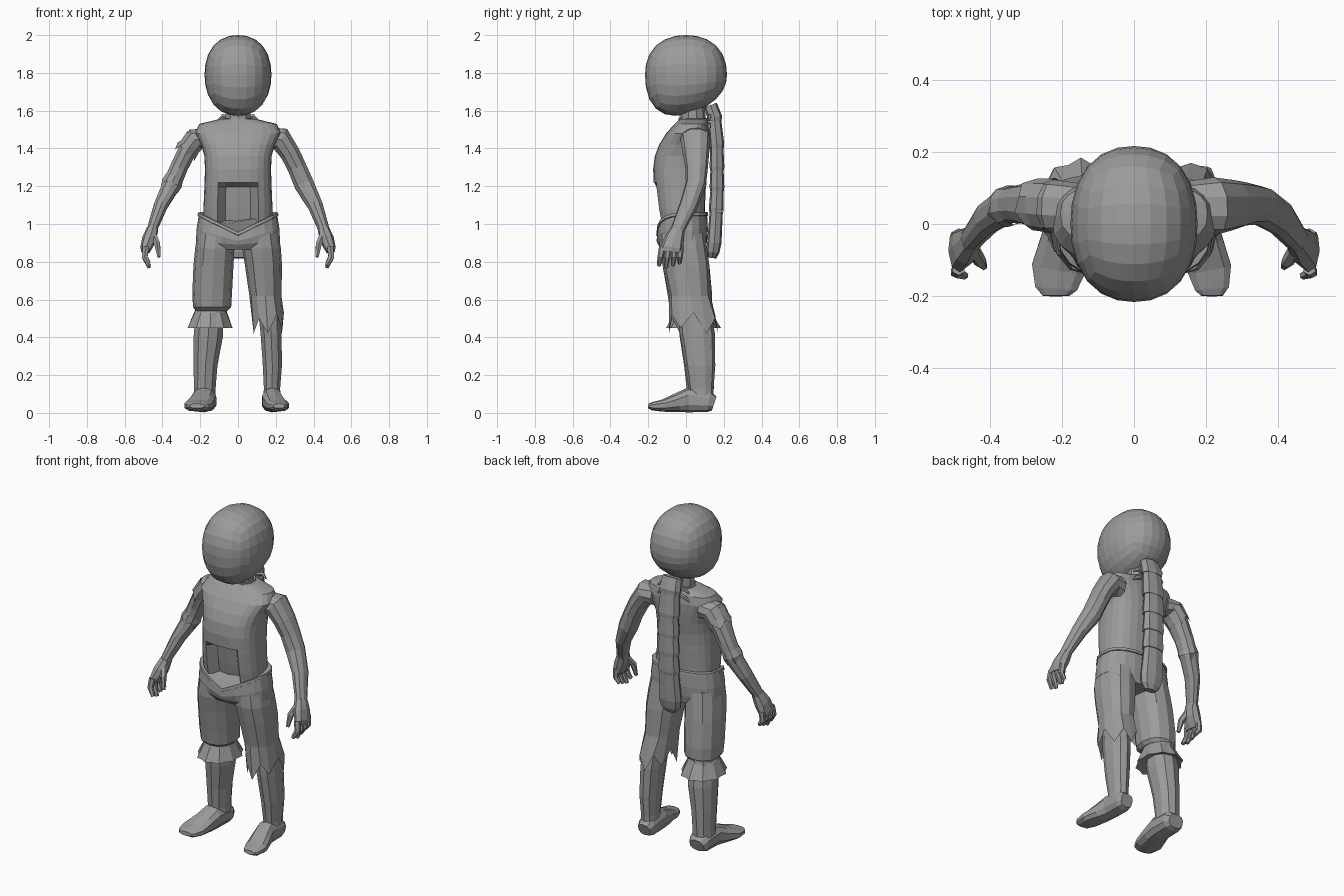
import bpy, bmesh, math
from mathutils import Vector

grey = bpy.data.materials.new("plain grey")
grey.diffuse_color = (0.33, 0.33, 0.33, 1)


def finish(name, bm):
    bmesh.ops.recalc_face_normals(bm, faces=bm.faces)
    me = bpy.data.meshes.new(name)
    bm.to_mesh(me)
    bm.free()
    me.materials.append(grey)
    ob = bpy.data.objects.new(name, me)
    bpy.context.collection.objects.link(ob)
    return ob


def tube(name, rings, n=12, p=1.0, ref=(0, 1, 0), level=False, warp=None, caps=True):
    """Loft through rings (x, y, z, rx, ry); level keeps them horizontal, p < 1 squares them."""
    bm = bmesh.new()
    pts = [Vector(r[:3]) for r in rings]
    loops = []
    for i, r in enumerate(rings):
        t = pts[min(i + 1, len(pts) - 1)] - pts[max(i - 1, 0)]
        t = Vector((0, 0, 1)) if level else t.normalized()
        u = Vector(ref).cross(t).normalized()
        v = t.cross(u)
        loop = []
        for k in range(n):
            a = 2 * math.pi * k / n - math.pi / 2
            c, s = math.cos(a), math.sin(a)
            co = (pts[i] + u * r[3] * math.copysign(abs(c) ** p, c)
                  + v * r[4] * math.copysign(abs(s) ** p, s))
            loop.append(bm.verts.new(warp(co, i, k) if warp else co))
        loops.append(loop)
    for a, b in zip(loops, loops[1:]):
        for k in range(n):
            j = (k + 1) % n
            bm.faces.new((a[k], a[j], b[j], b[k]))
    if caps:
        bm.faces.new(loops[0])
        bm.faces.new(loops[-1])
    return finish(name, bm)


# Head: rounded cube with a slanted underside
bm = bmesh.new()
bmesh.ops.create_cube(bm, size=2)
bmesh.ops.subdivide_edges(bm, edges=bm.edges[:], cuts=5, use_grid_fill=True)
for v in bm.verts:
    d = Vector([math.tan(c * math.pi / 4) for c in v.co])
    d /= sum(abs(c) ** 2.25 for c in d) ** (1 / 2.25)
    v.co = (d.x * 0.177, d.y * 0.217, 1.79 + d.z * (0.21 if d.z > 0 else 0.216))
    if d.z < 0:
        v.co.z += -d.z * 0.22 * (v.co.y + 0.03)
finish("head", bm)

# Neck and collar
tube("neck", [(0, 0.035, 1.5, 0.075, 0.075), (0, 0.035, 1.56, 0.07, 0.07),
              (0, 0.03, 1.66, 0.065, 0.065)], 10, level=True)
tube("collar", [(0, 0.037, 1.535, 0.09, 0.082), (0, 0.037, 1.56, 0.08, 0.076)], 10, level=True)


# Torso: shirt with a recessed opening over the belly
def open_belly(co, i, k):
    if co.z < 1.215 and co.y < 0 and abs(co.x) < 0.09:
        co.y += 0.06
    return co


torso = [(0.92, 0.175, -0.125, 0.09), (1.0, 0.182, -0.14, 0.1), (1.08, 0.183, -0.155, 0.1),
         (1.195, 0.178, -0.17, 0.105), (1.22, 0.177, -0.171, 0.105), (1.29, 0.175, -0.174, 0.11),
         (1.36, 0.178, -0.165, 0.12), (1.42, 0.195, -0.142, 0.125), (1.48, 0.228, -0.105, 0.125),
         (1.53, 0.205, -0.06, 0.115), (1.555, 0.1, -0.035, 0.105)]
tube("torso", [(0, (f + b) / 2, z, w, (b - f) / 2) for z, w, f, b in torso],
     24, 0.75, level=True, warp=open_belly)


# Hips and waistband dip to a point at the front
def dip(amounts):
    def f(co, i, k):
        if co.y < 0:
            co.z -= amounts[i] * (1 - min(1, abs(co.x) / 0.215))
        return co
    return f


tube("hips", [(0, -0.02, 1.05, 0.208, 0.132), (0, -0.02, 0.97, 0.22, 0.136),
              (0, -0.018, 0.91, 0.222, 0.13), (0, -0.012, 0.865, 0.17, 0.115)],
     20, 0.8, level=True, warp=dip((0.1, 0.06, 0.02, 0)))
tube("waistband", [(0, -0.02, 1.043, 0.207, 0.132), (0, -0.02, 1.045, 0.214, 0.138),
                   (0, -0.02, 1.062, 0.212, 0.136), (0, -0.02, 1.064, 0.195, 0.122)],
     20, 0.8, level=True, warp=dip((0.105,) * 4))

# Gathered trouser leg with a pleated frill
tube("gathered_trouser_leg", [(-0.115, -0.02, 0.95, 0.1, 0.12), (-0.123, -0.015, 0.87, 0.104, 0.127),
                              (-0.13, 0, 0.78, 0.106, 0.124), (-0.137, 0.02, 0.63, 0.105, 0.118),
                              (-0.137, 0.025, 0.56, 0.101, 0.112),
                              (-0.14, 0.03, 0.54, 0.085, 0.092)], 12, 0.88, level=True)


def pleat(co, i, k):
    c = Vector((-0.148, 0.04, co.z))
    return c + (co - c) * 0.9 if i == 2 and k % 2 else co


tube("trouser_frill", [(-0.142, 0.035, 0.56, 0.078, 0.088), (-0.145, 0.037, 0.53, 0.088, 0.098),
                       (-0.148, 0.04, 0.45, 0.125, 0.145), (-0.15, 0.045, 0.465, 0.078, 0.088)],
     20, level=True, warp=pleat)


# Torn trouser leg with a ragged hem
def ragged(co, i, k):
    if i == 4:
        co.z += (0, 0.1, 0.03, 0.11, 0, 0.08)[k % 6]
    return co


tube("torn_trouser_leg", [(0.115, -0.02, 0.95, 0.1, 0.12), (0.125, -0.015, 0.87, 0.102, 0.127),
                          (0.135, 0, 0.78, 0.098, 0.124),
                          (0.145, 0.02, 0.62, 0.085, 0.11), (0.158, 0.04, 0.42, 0.085, 0.13)],
     12, 0.88, level=True, warp=ragged, caps=False)

# Lower legs and feet
tube("left_lower_leg", [(-0.15, 0.04, 0.56, 0.075, 0.09), (-0.158, 0.06, 0.4, 0.081, 0.093),
                        (-0.172, 0.07, 0.25, 0.066, 0.08), (-0.176, 0.075, 0.13, 0.06, 0.072),
                        (-0.177, 0.075, 0.04, 0.06, 0.07)], 10, 0.9, level=True)
tube("right_lower_leg", [(0.16, 0.035, 0.62, 0.065, 0.085), (0.175, 0.06, 0.42, 0.058, 0.093),
                         (0.182, 0.075, 0.25, 0.053, 0.08), (0.18, 0.08, 0.13, 0.045, 0.066),
                         (0.18, 0.08, 0.04, 0.05, 0.065)], 10, 0.9, level=True)
for s, name, w in ((-1, "left_foot", 1.08), (1, "right_foot", 0.88)):
    foot = [(0.177, 0.15, 0.05, 0.045, 0.038), (0.177, 0.12, 0.06, 0.06, 0.056),
            (0.18, 0.01, 0.068, 0.06, 0.065), (0.192, -0.05, 0.053, 0.066, 0.05),
            (0.21, -0.125, 0.038, 0.072, 0.032), (0.217, -0.18, 0.035, 0.056, 0.022),
            (0.217, -0.2, 0.037, 0.035, 0.012)]
    tube(name, [(s * x, y, z, rx * w, rz) for x, y, z, rx, rz in foot], 10, 0.8, ref=(0, 0, 1))

# Arms and hands
arm = [(0.16, 0.045, 1.45, 0.065, 0.075), (0.225, 0.05, 1.45, 0.066, 0.08),
       (0.275, 0.053, 1.375, 0.055, 0.07), (0.312, 0.056, 1.3, 0.053, 0.06),
       (0.35, 0.052, 1.21, 0.055, 0.054), (0.408, 0.015, 1.1, 0.042, 0.049),
       (0.45, -0.038, 0.985, 0.032, 0.038), (0.458, -0.05, 0.95, 0.032, 0.038)]
palm = [(0.452, -0.042, 0.975, 0.031, 0.037), (0.47, -0.062, 0.92, 0.038, 0.052),
        (0.488, -0.075, 0.87, 0.03, 0.06), (0.49, -0.077, 0.85, 0.022, 0.057)]
thumb = [(0.452, -0.065, 0.95, 0.02, 0.022), (0.428, -0.105, 0.895, 0.018, 0.018),
         (0.418, -0.118, 0.825, 0.01, 0.011)]
for s, side in ((-1, "left"), (1, "right")):
    def flip(rings, w=1):
        return [(s * x, y, z, rx * w, ry * w) for x, y, z, rx, ry in rings]
    tube(side + "_arm", flip(arm, 1 if s > 0 else 0.92), 10, 0.92)
    tube(side + "_palm", flip(palm), 8, 0.85)
    tube(side + "_thumb", flip(thumb), 6)
    for j, y in enumerate((-0.125, -0.092, -0.06, -0.03)):
        tip = 0.768 + 0.012 * abs(j - 1)
        tube(f"{side}_finger_{j + 1}", flip([(0.488, y, 0.88, 0.019, 0.018),
                                             (0.494, y * 1.08, 0.825, 0.018, 0.016),
                                             (0.47, y * 1.15, tip, 0.011, 0.011)]), 6)


# Torn sleeve with a pointed outer end, and a scrap of cloth at the elbow
def torn(co, i, k):
    if i == 2 and k % 2:
        co += Vector((0.012, 0, 0.035))
    return co


tube("torn_sleeve", [(-0.222, 0.05, 1.452, 0.063, 0.078), (-0.255, 0.053, 1.41, 0.06, 0.074),
                     (-0.282, 0.055, 1.365, 0.062, 0.072)], 10, warp=torn, caps=False)
tube("elbow_scrap", [(-0.335, 0.053, 1.25, 0.05, 0.055), (-0.35, 0.05, 1.215, 0.058, 0.058),
                     (-0.365, 0.042, 1.18, 0.051, 0.052)], 10, warp=torn, caps=False)

# Braid: overlapping segments hanging down the back
zs = [1.63, 1.545, 1.405, 1.285, 1.175, 1.065]
ys = [0.13, 0.152, 0.163, 0.164, 0.164, 0.16]
for i in range(5):
    tube(f"braid_segment_{i + 1}", [(0, ys[i], zs[i], 0.06, 0.035),
                                    (0, ys[i + 1], zs[i + 1] + 0.02, 0.068, 0.039),
                                    (0, ys[i + 1], zs[i + 1], 0.066, 0.037)], 8, 0.75)
tube("braid_end", [(0, 0.16, 1.065, 0.06, 0.035), (0, 0.15, 0.9, 0.072, 0.038),
                   (0, 0.142, 0.85, 0.062, 0.034), (0, 0.138, 0.82, 0.036, 0.022)], 8, 0.75)

# Ribbon ends behind the neck
for s in (-1, 1):
    for j, z in enumerate((1.55, 1.5)):
        tube(f"ribbon_{'left' if s < 0 else 'right'}_{j + 1}",
             [(s * 0.04, 0.12, 1.56 - 0.03 * j, 0.01, 0.01), (s * 0.08, 0.125, z + 0.02, 0.014, 0.01),
              (s * 0.105, 0.12, z, 0.005, 0.005)], 5)
